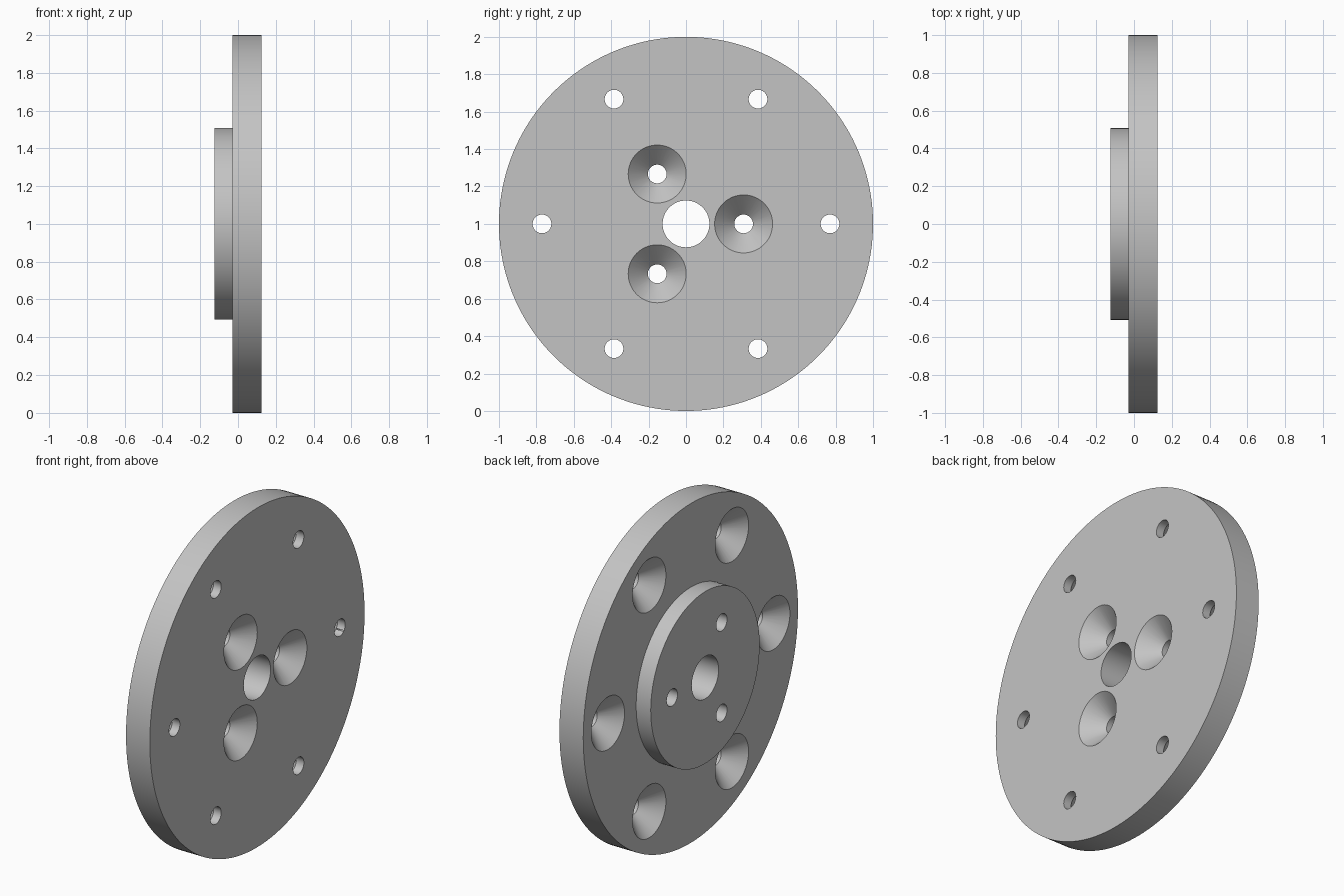
import bpy
import bmesh
from math import cos, sin, pi, radians

if "Cube" in bpy.data.objects:
    bpy.data.objects.remove(bpy.data.objects["Cube"], do_unlink=True)

# Material
steel = bpy.data.materials.new("plain_grey_metal")
steel.use_nodes = True
grey = (0.55, 0.55, 0.55, 1)
steel.diffuse_color = grey
steel.node_tree.nodes["Principled BSDF"].inputs["Base Color"].default_value = grey

CENTRE_Z = 1.0
BACK, STEP, FACE = -0.125, -0.03, 0.125    # boss end, plate back, plate face
HOLE, SINK, SINK_DEPTH = 0.05, 0.155, 0.105


def revolve(name, profile, segments, y=0, z=CENTRE_Z, closed=False):
    """Spin (x, radius) points around an axis parallel to x."""
    bm = bmesh.new()
    rings = []
    for x, r in profile:
        rings.append([bm.verts.new((x, y + r * cos(2 * pi * i / segments),
                                    z + r * sin(2 * pi * i / segments)))
                      for i in range(segments)])
    pairs = list(zip(rings, rings[1:]))
    if closed:
        pairs.append((rings[-1], rings[0]))
    else:
        bm.faces.new(rings[0])
        bm.faces.new(rings[-1])
    for a, b in pairs:
        for i in range(segments):
            j = (i + 1) % segments
            bm.faces.new((a[i], a[j], b[j], b[i]))
    bmesh.ops.recalc_face_normals(bm, faces=bm.faces)
    mesh = bpy.data.meshes.new(name)
    bm.to_mesh(mesh)
    bm.free()
    mesh.materials.append(steel)
    obj = bpy.data.objects.new(name, mesh)
    bpy.context.collection.objects.link(obj)
    return obj


def countersunk_cutters(name, count, pitch, surface, inward, length):
    """Ring of hole cutters whose cone opens at the given surface."""
    cutters = []
    over = 0.02
    slope = (SINK - HOLE) / SINK_DEPTH
    profile = [(surface - inward * over, SINK + over * slope),
               (surface + inward * SINK_DEPTH, HOLE),
               (surface + inward * (length + over), HOLE)]
    for k in range(count):
        a = radians(360 * k / count)
        cutters.append(revolve(name, profile, 64,
                               pitch * cos(a), CENTRE_Z + pitch * sin(a)))
    return cutters


# Stepped disc with a central bore
flange = revolve("flange_plate",
                 [(BACK, 0.125), (BACK, 0.507), (STEP, 0.507),
                  (STEP, 1.0), (FACE, 1.0), (FACE, 0.125)], 160, closed=True)

# Inner screws sink from the flat face, outer screws from the boss side
cutters = countersunk_cutters("inner_screw_cutter", 3, 0.308, FACE, -1, FACE - BACK)
cutters += countersunk_cutters("outer_screw_cutter", 6, 0.77, STEP, 1, FACE - STEP)

bpy.context.view_layer.objects.active = flange
for cutter in cutters:
    cutter.hide_render = True
    mod = flange.modifiers.new("screw_hole", "BOOLEAN")
    mod.operation = "DIFFERENCE"
    mod.solver = "EXACT"
    mod.object = cutter
    bpy.ops.object.modifier_apply(modifier=mod.name)
    bpy.data.objects.remove(cutter, do_unlink=True)

# Smooth round walls, crisp rims
bpy.ops.object.select_all(action="DESELECT")
flange.select_set(True)
bpy.ops.object.shade_smooth_by_angle(angle=radians(30))
